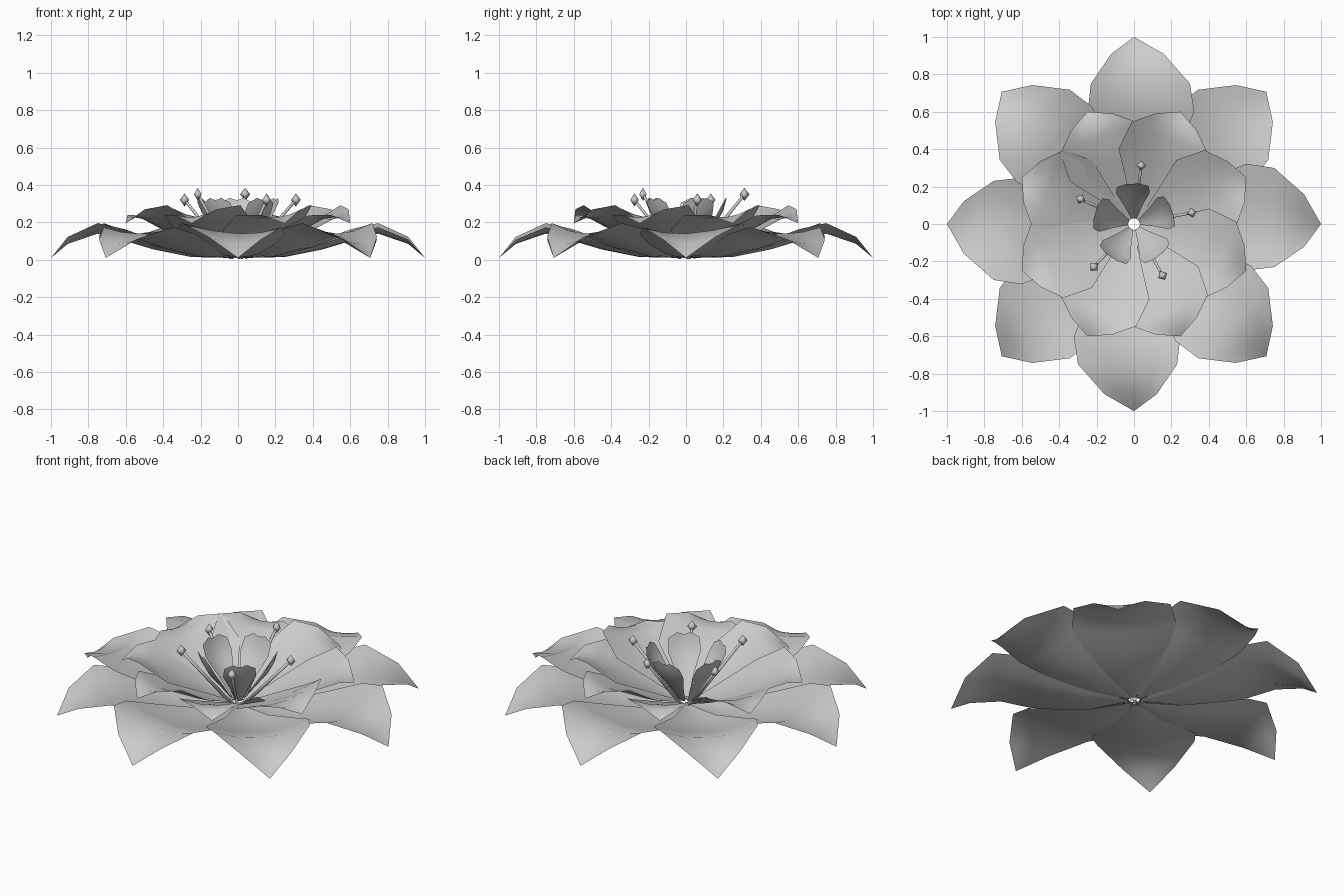
import bpy, bmesh, math
from mathutils import Matrix, Vector

if "Cube" in bpy.data.objects:
    bpy.data.objects.remove(bpy.data.objects["Cube"])

GREY = (0.6, 0.6, 0.6, 1.0)
mat = bpy.data.materials.new("pale_grey")
mat.use_nodes = True
mat.diffuse_color = GREY
mat.node_tree.nodes["Principled BSDF"].inputs["Base Color"].default_value = GREY


def finish(bm, name):
    mesh = bpy.data.meshes.new(name)
    for face in bm.faces:
        face.smooth = True
    bm.to_mesh(mesh)
    bm.free()
    mesh.materials.append(mat)
    obj = bpy.data.objects.new(name, mesh)
    bpy.context.collection.objects.link(obj)


def petal(name, rows, angle, skew=0.0, tilt=0.0, cup=1.0):
    """Thin cupped sheet; each row is radius, height, half width, edge lift."""
    bm = bmesh.new()
    grid = []
    for r, z, w, lift in rows:
        line = []
        for t in (-1, -0.5, 0, 0.5, 1):
            side = t * w * (1 + skew * t)
            rise = lift * (cup * t * t + tilt * t)
            line.append(bm.verts.new((r, side, z + rise)))
        grid.append(line)
    for a, b in zip(grid, grid[1:]):
        for j in range(4):
            bm.faces.new((a[j], b[j], b[j + 1], a[j + 1]))
    # Weld the pointed tip into one vertex
    bmesh.ops.remove_doubles(bm, verts=bm.verts, dist=0.0005)
    bm.transform(Matrix.Rotation(angle, 4, "Z"))
    finish(bm, name)


OUTER = [(0.035, 0.01, 0.01, 0.0), (0.25, 0.015, 0.12, 0.02),
         (0.45, 0.055, 0.23, 0.04), (0.6, 0.1, 0.285, 0.05),
         (0.75, 0.14, 0.265, 0.045), (0.91, 0.085, 0.14, 0.03),
         (1.0, 0.01, 0.0, 0.0)]
INNER = [(0.03, 0.02, 0.012, 0.0), (0.18, 0.077, 0.115, 0.018),
         (0.34, 0.148, 0.23, 0.03), (0.5, 0.22, 0.22, 0.045),
         (0.59, 0.23, 0.12, 0.025), (0.65, 0.195, 0.0, 0.0)]
SMALL = [(0.03, 0.03, 0.015, 0.0), (0.1, 0.12, 0.05, 0.02),
         (0.165, 0.2, 0.09, 0.04), (0.2, 0.265, 0.085, 0.04),
         (0.215, 0.32, 0.035, 0.012)]

# Two wide rings of eight petals, each lapping over a neighbour
for i in range(8):
    a = i * math.pi / 4
    spread = math.cos(2 * a)
    petal(f"outer_petal_{i + 1}", OUTER, a, 0.13 * spread, 0.25 * spread,
          1 - 0.25 * math.sin(2 * a))
    petal(f"inner_petal_{i + 1}", INNER, a + math.pi / 8,
          tilt=-0.6 if i == 3 else 0.6)

# Five upright heart petals, with a stamen beside each
for i in range(5):
    turn = i * math.tau / 5
    petal(f"heart_petal_{i + 1}", SMALL, turn + math.radians(20))

    a = turn + math.radians(11)
    out = Vector((math.cos(a), math.sin(a), 0))
    height = 0.35 if i in (1, 3) else 0.32
    foot = out * 0.04 + Vector((0, 0, 0.01))
    head = out * 0.315 + Vector((0, 0, height))
    axis = head - foot
    bm = bmesh.new()
    place = Matrix.Translation((foot + head) / 2) @ axis.to_track_quat("Z", "Y").to_matrix().to_4x4()
    bmesh.ops.create_cone(bm, cap_ends=True, segments=6, radius1=0.01, radius2=0.008,
                          depth=axis.length, matrix=place)
    finish(bm, f"stamen_stalk_{i + 1}")
    bm = bmesh.new()
    place = Matrix.Translation(head) @ Matrix.Rotation(a, 4, "Z") @ Matrix.Diagonal((1, 1, 1.3, 1))
    bmesh.ops.create_uvsphere(bm, u_segments=4, v_segments=2, radius=0.027, matrix=place)
    bmesh.ops.recalc_face_normals(bm, faces=bm.faces)
    finish(bm, f"stamen_tip_{i + 1}")
